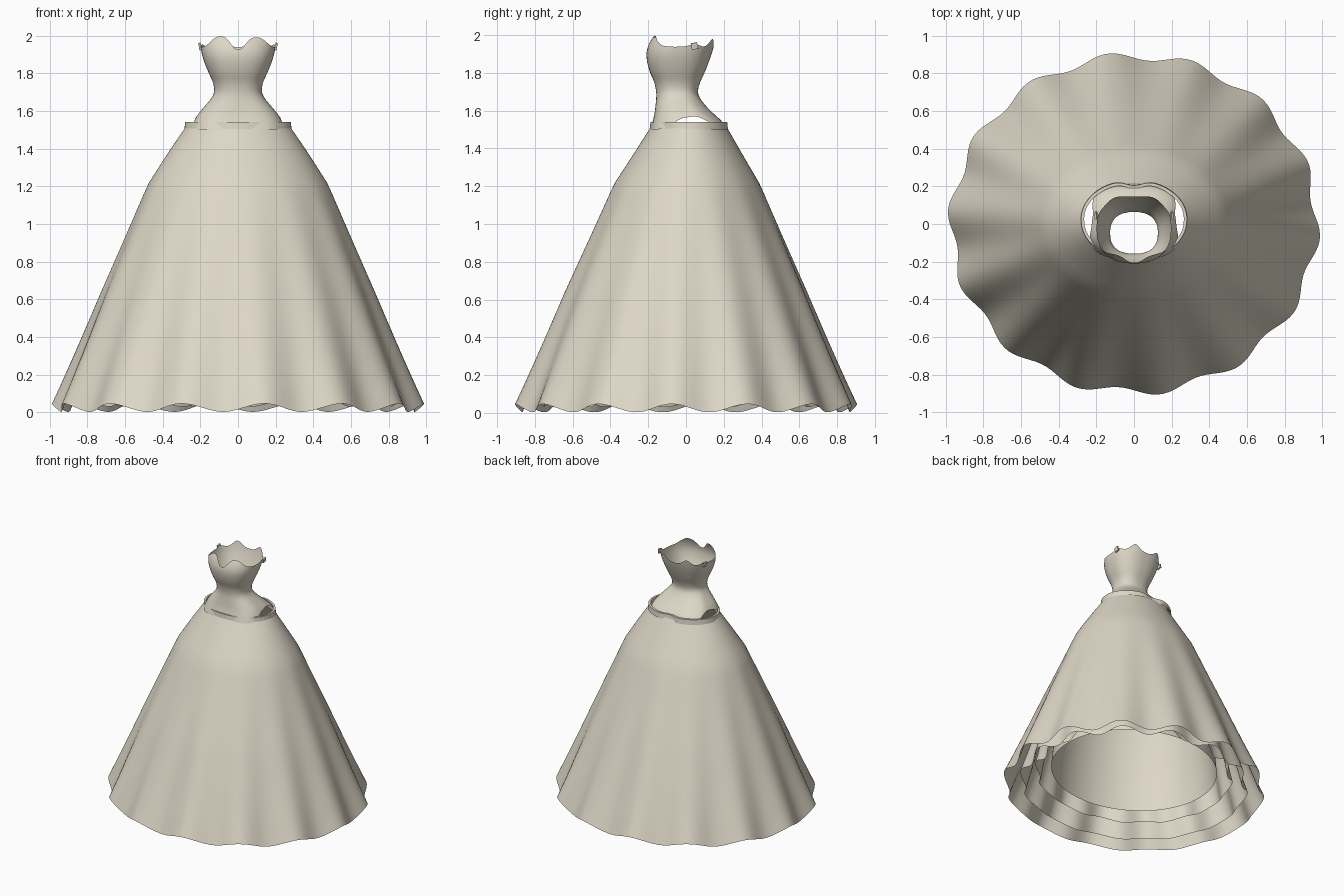
import bpy, math

if "Cube" in bpy.data.objects:
    bpy.data.objects.remove(bpy.data.objects["Cube"])

fabric = bpy.data.materials.new("beige fabric")
fabric.diffuse_color = (0.73, 0.68, 0.57, 1)
fabric.use_nodes = True
fabric.node_tree.nodes["Principled BSDF"].inputs["Base Color"].default_value = fabric.diffuse_color
TAU = 2 * math.pi


def lerp_table(table, t):
    """Row of values at key t, linear between rows sorted by their first entry."""
    for a, b in zip(table, table[1:]):
        if t <= b[0]:
            f = max(0, (t - a[0]) / (b[0] - a[0]))
            return [p + (q - p) * f for p, q in zip(a[1:], b[1:])]
    return list(table[-1][1:])


def loft(name, point, rows, n=196):
    """Tube surface through point(row, angle) for every row, bottom to top."""
    verts = [point(r, TAU * i / n) for r in rows for i in range(n)]
    faces = [(k * n + i, k * n + (i + 1) % n, (k + 1) * n + (i + 1) % n, (k + 1) * n + i)
             for k in range(len(rows) - 1) for i in range(n)]
    me = bpy.data.meshes.new(name)
    me.from_pydata(verts, [], faces)
    me.materials.append(fabric)
    ob = bpy.data.objects.new(name, me)
    bpy.context.collection.objects.link(ob)
    for p in me.polygons:
        p.use_smooth = True
    return ob


def fold(a):
    """Fourteen even folds around the skirt."""
    return math.cos(14 * (a + 0.083))


# Skirt layers: z, x radius, y radius, y centre
SKIRT = [(0.02, .970, .893, 0), (.65, .715, .633, 0), (1.21, .478, .387, 0.005),
         (1.37, .377, .288, 0.01), (1.52, .274, .197, 0.015)]


def skirt_layer(name, hem, scale, wave, lift, rows=26):
    def point(t, a):
        z = hem + (1.515 - hem) * t
        rx, ry, cy = lerp_table(SKIRT, z)
        s = 1 - (1 - scale) * (1 - t)
        w = wave * fold(a) * max(0, 1 - t * 1.15) ** 1.4
        up = lift * fold(a) * (1 - t) ** 6
        return ((rx * s + w) * math.cos(a), cy + (ry * s + w) * math.sin(a), z + up)
    return loft(name, point, [i / (rows - 1) for i in range(rows)])


skirt_layer("outer_skirt", 0.025, 1.0, 0.022, 0.022)
skirt_layer("middle_petticoat", 0.05, 0.88, 0.022, 0.02)
skirt_layer("short_petticoat", 0.13, 0.79, 0.02, 0.02)
skirt_layer("inner_slip", 0.17, 0.69, 0.0, 0.0)


# Waistband: folded strip (inset, z) with a small dip at the centre back
def band_point(row, a):
    inset, z = row
    dip = 0.028 * math.exp(-((a - math.pi / 2) / 0.22) ** 2)
    r = 1 + 0.06 * max(0, math.sin(a))
    return ((0.288 - inset) * r * math.cos(a),
            0.016 + ((0.212 - inset) * r - dip) * math.sin(a), z)


band = loft("waistband", band_point,
            [(0.004, 1.50), (0.008, 1.54), (0.024, 1.54), (0.024, 1.49)])
band.data.set_sharp_from_angle(angle=math.radians(35))

# Bodice: z, half width, front y, back y
BODICE = [(1.49, .250, -.190, .212), (1.54, .238, -.177, .197), (1.58, .215, -.167, .150),
          (1.63, .172, -.161, .100), (1.67, .138, -.157, .070), (1.70, .124, -.157, .060),
          (1.75, .131, -.167, .074), (1.80, .155, -.190, .098), (1.85, .176, -.205, .118),
          (1.90, .192, -.211, .136), (1.95, .200, -.200, .150), (2.01, .204, -.168, .160)]


def angle_gap(a, deg):
    return (math.degrees(a) - deg + 180) % 360 - 180


def neckline(a):
    """Height of the top edge: twin front peaks, centre notch, wavy sides and back."""
    z = 1.938
    for deg, width, height in ((247, 24, .058), (295, 25, .052), (270, 10, -.055),
                               (20, 12, .015), (160, 12, .015), (64, 13, .042), (116, 13, .042)):
        z += height * math.exp(-(angle_gap(a, deg) / width) ** 2)
    return z


def lower_edge(a):
    """Height of the bottom edge, arched over both hips."""
    side = max(math.exp(-(angle_gap(a, d) / 26) ** 2) for d in (8, 172))
    return 1.50 + 0.07 * side


def bodice_point(t, a):
    lo, hi = lower_edge(a), neckline(a)
    z = lo + (hi - lo) * t
    # averaged rows give a soft waist curve
    s = [lerp_table(BODICE, z + d) for d in (-.015, 0, .015)]
    hw, front, back = (sum(c) / 3 for c in zip(*s))
    e = 2 / (2.4 + 0.7 * max(0, 1 - t * 3))
    c, n = math.cos(a), math.sin(a)
    x = hw * math.copysign(abs(c) ** e, c)
    y = (front + back) / 2 + (back - front) / 2 * math.copysign(abs(n) ** e, n)
    return (x, y, z)


loft("bodice", bodice_point, [i / 32 for i in range(33)], 128)

# Small strap stubs on both sides of the neckline
for side, label in ((-1, "left"), (1, "right")):
    bpy.ops.mesh.primitive_cube_add(size=1, location=(side * 0.202, 0.045, 1.942))
    stub = bpy.context.object
    stub.name = label + "_strap_stub"
    stub.scale = (0.012, 0.034, 0.034)
    stub.rotation_euler = (0.2, side * 0.15, 0)
    stub.data.materials.append(fabric)
